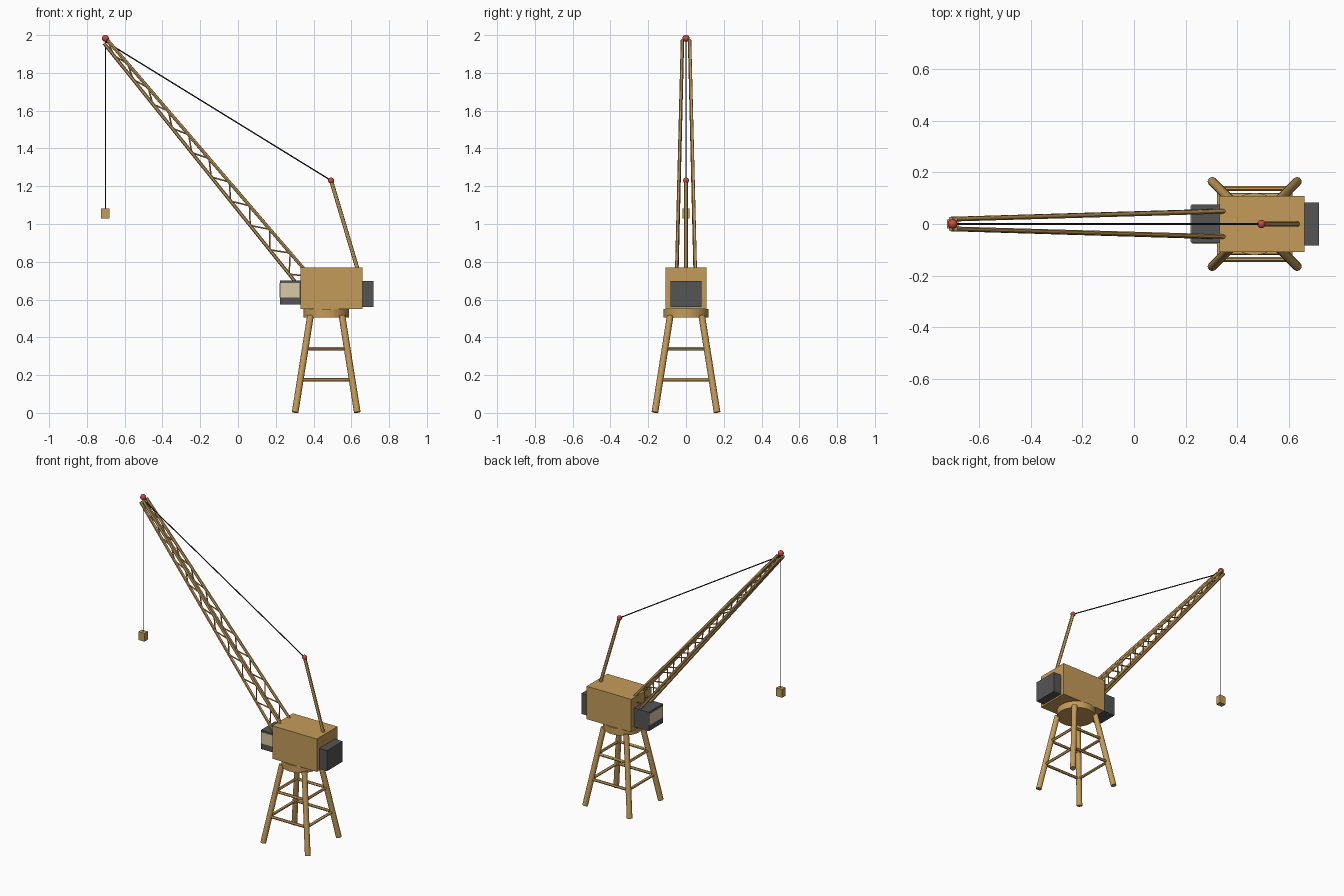
import bpy, bmesh
from mathutils import Vector, Matrix

if "Cube" in bpy.data.objects:
    bpy.data.objects.remove(bpy.data.objects["Cube"])


def material(name, rgb):
    m = bpy.data.materials.new(name)
    m.diffuse_color = (*rgb, 1)
    m.use_nodes = True
    m.node_tree.nodes["Principled BSDF"].inputs["Base Color"].default_value = m.diffuse_color
    return m


TAN = material("tan_paint", (0.56, 0.33, 0.10))
DARK = material("dark_grey", (0.09, 0.09, 0.09))
GLASS = material("pale_glass", (0.70, 0.58, 0.38))
RED = material("red_lamp", (0.60, 0.07, 0.05))
CABLE = material("cable_black", (0.02, 0.02, 0.02))


def finish(bm, name, mat, smooth=False):
    me = bpy.data.meshes.new(name)
    bm.to_mesh(me)
    bm.free()
    me.materials.append(mat)
    ob = bpy.data.objects.new(name, me)
    bpy.context.collection.objects.link(ob)
    if smooth:
        bpy.ops.object.select_all(action='DESELECT')
        ob.select_set(True)
        bpy.context.view_layer.objects.active = ob
        bpy.ops.object.shade_smooth_by_angle()
    return ob


def box(name, lo, hi, mat):
    lo, hi = Vector(lo), Vector(hi)
    bm = bmesh.new()
    bmesh.ops.create_cube(bm, size=1, matrix=Matrix.Translation((lo + hi) / 2)
                          @ Matrix.Diagonal((*(hi - lo), 1)))
    return finish(bm, name, mat)


def rods(name, pairs, r, mat, sides=12):
    """One object made of round bars, one for each pair of end points."""
    bm = bmesh.new()
    for a, b in pairs:
        a, b = Vector(a), Vector(b)
        d = b - a
        rot = d.to_track_quat('Z', 'Y').to_matrix().to_4x4()
        bmesh.ops.create_cone(bm, cap_ends=True, segments=sides, radius1=r, radius2=r,
                              depth=d.length, matrix=Matrix.Translation((a + b) / 2) @ rot)
    return finish(bm, name, mat, True)


def ball(name, c, r):
    bm = bmesh.new()
    bmesh.ops.create_uvsphere(bm, u_segments=20, v_segments=12, radius=r,
                              matrix=Matrix.Translation(c))
    return finish(bm, name, RED, True)


# Tower: four splayed legs with two rings of braces
CX, LEG_TOP = 0.467, 0.515
CORNERS = [(-1, -1), (1, -1), (1, 1), (-1, 1)]


def leg_point(corner, z):
    off = 0.165 - 0.08 * z / 0.505
    return (CX + corner[0] * off, corner[1] * off, z)


for i, c in enumerate(CORNERS):
    rods(f"tower_leg_{i + 1}", [(leg_point(c, 0.003), leg_point(c, LEG_TOP))], 0.0175, TAN, 16)
for label, z in (("lower", 0.175), ("upper", 0.34)):
    rods(f"{label}_tower_braces", [(leg_point(CORNERS[i], z), leg_point(CORNERS[(i + 1) % 4], z))
                                   for i in range(4)], 0.009, TAN)

# Turntable and machinery house
rods("turntable", [((CX, 0, 0.505), (CX, 0, 0.55))], 0.12, TAN, 40)
box("machinery_house", (0.33, -0.109, 0.55), (0.66, 0.109, 0.77), TAN)
box("counterweight", (0.66, -0.083, 0.56), (0.717, 0.083, 0.697), DARK)

# Cab with front and side windows
box("cab", (0.222, -0.074, 0.573), (0.33, 0.076, 0.70), DARK)
box("cab_front_window", (0.219, -0.070, 0.612), (0.225, 0.072, 0.688), GLASS)
box("cab_side_window", (0.226, -0.077, 0.612), (0.326, -0.070, 0.688), GLASS)

# Lattice boom: four tapering chords with zigzag lacing on both sides
BASE, TIP = Vector((0.353, 0, 0.696)), Vector((-0.70, 0, 1.965))
AXIS = (TIP - BASE).normalized()
UP = Vector((AXIS.z, 0, -AXIS.x))


def boom_point(t, side, level):
    half_w = 0.05 + (0.019 - 0.05) * t
    half_h = 0.04 + (0.0125 - 0.04) * t
    return BASE.lerp(TIP, t) + Vector((0, side * half_w, 0)) + UP * level * half_h


rods("boom_chords", [(boom_point(0, s, l), boom_point(1, s, l))
                     for s in (-1, 1) for l in (-1, 1)], 0.009, TAN)
BAYS = 10
for label, s in (("front", -1), ("back", 1)):
    zigzag = [boom_point(k / (2 * BAYS), s, 1 if k % 2 == 0 else -1) for k in range(2 * BAYS + 1)]
    rods(f"{label}_boom_lacing", list(zip(zigzag, zigzag[1:])), 0.004, TAN, 8)

# Rear mast, lamps and stay cable
MAST_TOP = (0.493, 0, 1.23)
rods("rear_mast", [((0.635, 0, 0.755), MAST_TOP)], 0.0105, TAN)
ball("mast_lamp", MAST_TOP, 0.016)
ball("boom_tip_lamp", (-0.702, 0, 1.983), 0.0185)
rods("stay_cable", [(TIP, MAST_TOP)], 0.0035, CABLE, 8)

# Hoist line and hook block
rods("hoist_line", [((-0.702, 0, 1.97), (-0.702, 0, 1.07))], 0.002, CABLE, 8)
box("hook_block", (-0.724, -0.018, 1.028), (-0.680, 0.018, 1.083), TAN)
